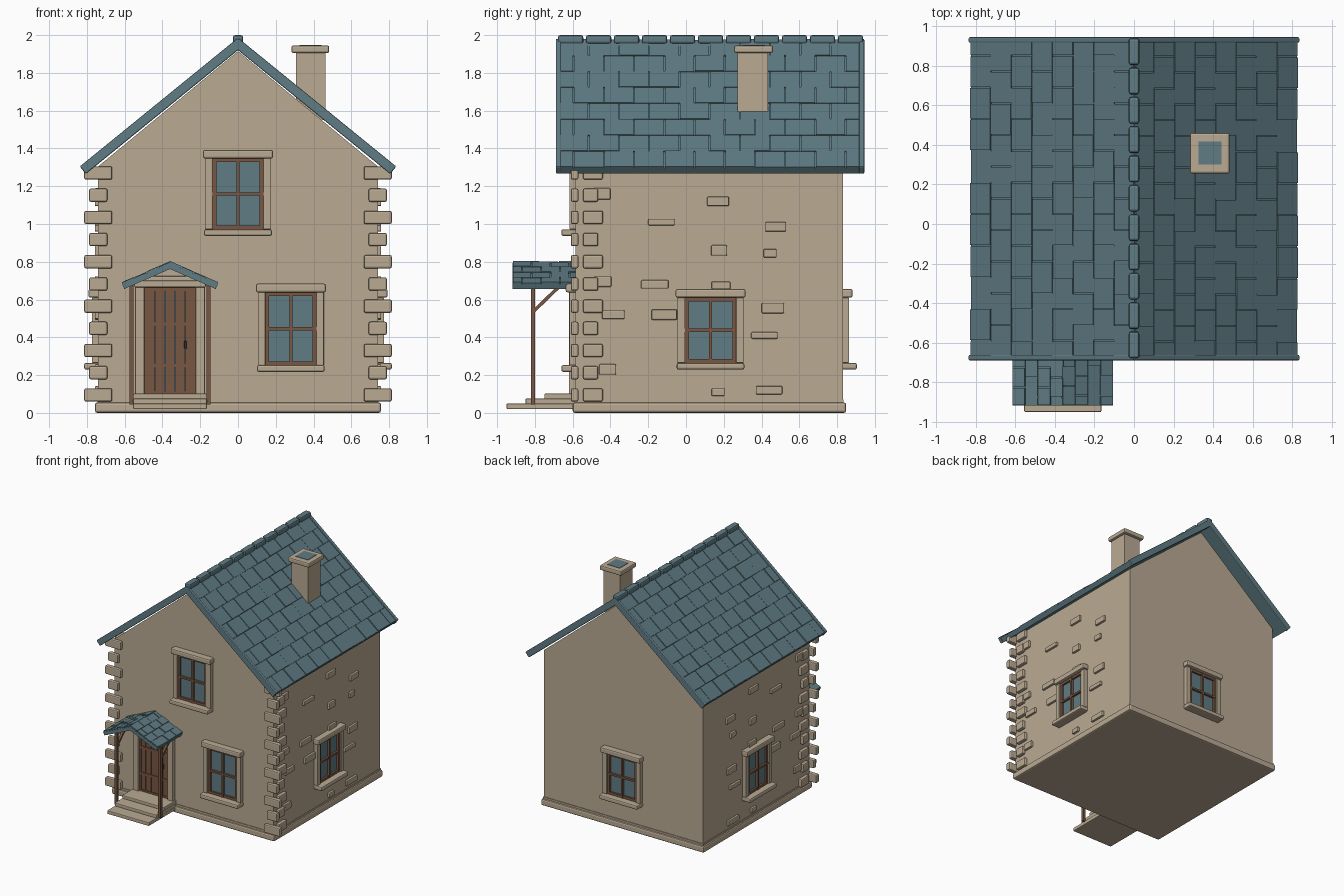
import bpy, bmesh, math, random
from mathutils import Matrix, Vector

random.seed(4)
if "Cube" in bpy.data.objects:
    bpy.data.objects.remove(bpy.data.objects["Cube"], do_unlink=True)


def material(name, rgb):
    m = bpy.data.materials.new(name)
    m.use_nodes = True
    m.diffuse_color = (*rgb, 1)
    m.node_tree.nodes["Principled BSDF"].inputs["Base Color"].default_value = (*rgb, 1)
    return m


STONE = material("warm stone", (0.49, 0.40, 0.29))
SLATE = material("blue slate", (0.115, 0.20, 0.23))
WOOD = material("brown wood", (0.19, 0.095, 0.055))
IRON = material("dark iron", (0.03, 0.03, 0.03))


def finish(name, bm, mat, bevel=0.0, matrix=Matrix()):
    bmesh.ops.recalc_face_normals(bm, faces=bm.faces)
    mesh = bpy.data.meshes.new(name)
    bm.to_mesh(mesh)
    bm.free()
    mesh.materials.append(mat)
    ob = bpy.data.objects.new(name, mesh)
    bpy.context.collection.objects.link(ob)
    ob.matrix_world = matrix
    if bevel:
        mod = ob.modifiers.new("soft edges", "BEVEL")
        mod.width, mod.segments = bevel, 2
    return ob


def blocks(name, spans, mat, bevel=0.0, matrix=Matrix()):
    """One object from boxes, each given as (x0, x1, y0, y1, z0, z1)."""
    bm = bmesh.new()
    for x0, x1, y0, y1, z0, z1 in spans:
        mid = Matrix.Translation(((x0 + x1) / 2, (y0 + y1) / 2, (z0 + z1) / 2))
        size = Matrix.Diagonal((x1 - x0, y1 - y0, z1 - z0, 1))
        bmesh.ops.create_cube(bm, size=1, matrix=mid @ size)
    return finish(name, bm, mat, bevel, matrix)


def beam(name, a, b, width, mat):
    a, b = Vector(a), Vector(b)
    h, w = (b - a).length / 2, width / 2
    turn = (b - a).to_track_quat("Z", "Y").to_matrix().to_4x4()
    blocks(name, [(-w, w, -w, w, -h, h)], mat, 0, Matrix.Translation((a + b) / 2) @ turn)


def pitched_roof(name, apex, run, drop, y0, y1, thick, courses, tile, trim):
    """Two slopes, each a slab with staggered tiles and optional verge trim."""
    length, angle = math.hypot(run, drop), math.atan2(drop, run)
    for side, turn in (("left", 0), ("right", math.pi)):
        flip = -1 if turn else 1
        lo, hi = sorted((y0 * flip, y1 * flip))
        m = (Matrix.Translation(apex) @ Matrix.Rotation(turn, 4, "Z")
             @ Matrix.Rotation(angle, 4, "Y"))
        blocks(f"{name}_slab_{side}", [(0, length, lo, hi, -thick, -0.01)], SLATE, 0, m)
        step, tiles = length / courses, []
        for i in range(courses):
            y = lo - (tile / 2 if i % 2 else 0)
            while y < hi - 0.01:
                a, b = max(y, lo), min(y + tile, hi)
                tiles.append((i * step, (i + 1) * step - 0.003, a + 0.003, b - 0.003,
                              -0.015, random.uniform(-0.005, 0.001)))
                y += tile
        blocks(f"{name}_tiles_{side}", tiles, SLATE, 0, m)
        if trim:
            ends = [(0, length + 0.005, y - 0.014, y + 0.014, -thick, 0.006) for y in (lo, hi)]
            blocks(f"{name}_verges_{side}", ends, SLATE, 0.006, m)


# House body: gabled profile pushed from front to back
FRONT, BACK, HALF, EAVE = -0.585, 0.83, 0.74, 1.305
bm = bmesh.new()
outline = [(-HALF, 0.02), (HALF, 0.02), (HALF, EAVE), (0, 1.915), (-HALF, EAVE)]
face = bm.faces.new([bm.verts.new((x, FRONT, z)) for x, z in outline])
push = bmesh.ops.extrude_face_region(bm, geom=[face])
bmesh.ops.translate(bm, vec=(0, BACK - FRONT, 0),
                    verts=[v for v in push["geom"] if isinstance(v, bmesh.types.BMVert)])
finish("walls", bm, STONE)
blocks("plinth", [(-0.757, 0.757, -0.6, 0.848, 0, 0.055)], STONE, 0.012)
blocks("plinth_lip", [(-0.745, 0.745, -0.59, 0.835, 0.05, 0.07)], STONE)

# Main roof with ridge caps
pitched_roof("roof", (0, 0, 1.978), 0.83, 0.675, -0.675, 0.93, 0.045, 8, 0.16, True)
pitch = 1.63 / 11
caps = [(-0.027, 0.027, -0.685 + i * pitch + 0.007, -0.685 + (i + 1) * pitch - 0.007, 1.955, 2.0)
        for i in range(11)]
blocks("ridge_caps", caps, SLATE, 0.012)

# Chimney
blocks("chimney_stack", [(0.308, 0.462, 0.272, 0.435, 1.55, 1.92)], STONE)
blocks("chimney_cap", [(0.283, 0.483, 0.255, 0.46, 1.905, 1.945)], STONE, 0.01)
blocks("chimney_flue", [(0.325, 0.442, 0.3, 0.417, 1.93, 1.948)], SLATE)

# Corner stones on the front corners, and scattered stones on both side walls
# Scattered stones: y centre, z centre, width, height
SCATTER = [(-.445, 1.16, .09, .06), (-.13, 1.01, .14, .035), (.17, 1.12, .115, .05),
           (.475, .985, .11, .05), (.175, .86, .085, .055), (.445, .845, .07, .045),
           (-.165, .68, .145, .045), (.185, .675, .1, .04), (-.44, .695, .09, .055),
           (-.385, .52, .12, .045), (-.115, .52, .135, .055), (.46, .555, .12, .055),
           (.415, .41, .14, .035), (-.415, .23, .09, .055), (.17, .11, .07, .04),
           (.44, .12, .14, .045)]
for side, s in (("left", 1), ("right", -1)):
    corner = []
    for i in range(11):
        z, wide = 0.095 + 0.1175 * i, i % 2 == 0
        w = 0.074 if wide else 0.048
        corner.append((s * HALF - w, s * HALF + w, -0.61, -0.57, z - 0.035, z + 0.035))
        x0, x1 = sorted((s * 0.72, s * 0.768))
        corner.append((x0, x1, -0.545, -0.44 if wide else -0.465, z - 0.035, z + 0.035))
    blocks(f"corner_stones_{side}", corner, STONE, 0.009)
    x0, x1 = sorted((s * 0.72, s * 0.758))
    blocks(f"wall_stones_{side}",
           [(x0, x1, y - w / 2, y + w / 2, z - h / 2, z + h / 2) for y, z, w, h in SCATTER],
           STONE, 0.006)


def window(name, x, y, z, height, angle):
    """Window with its opening's foot at (x, y, z), facing -y before turning."""
    m = Matrix.Translation((x, y, z)) @ Matrix.Rotation(angle, 4, "Z")
    w, h = 0.135, height
    blocks(name + "_lintel", [(-0.185, 0.185, -0.052, 0.01, h, h + 0.046)], STONE, 0.01, m)
    blocks(name + "_sill", [(-0.179, 0.179, -0.075, 0.01, -0.036, 0)], STONE, 0.01, m)
    blocks(name + "_jambs", [(-0.175, -w, -0.033, 0.01, 0, h), (w, 0.175, -0.033, 0.01, 0, h)],
           STONE, 0.004, m)
    blocks(name + "_glass", [(-w, w, -0.006, 0.01, 0, h)], SLATE, 0, m)
    bars = [(-w, -w + 0.02, -0.022, 0, 0, h), (w - 0.02, w, -0.022, 0, 0, h),
            (-w, w, -0.022, 0, 0, 0.02), (-w, w, -0.022, 0, h - 0.02, h),
            (-0.008, 0.008, -0.026, 0, 0, h), (-w, w, -0.024, 0, h / 2 - 0.008, h / 2 + 0.008)]
    blocks(name + "_frame", bars, WOOD, 0, m)


window("upper_window", 0, FRONT, 0.972, 0.375, 0)
window("lower_window", 0.28, FRONT, 0.253, 0.385, 0)
window("left_window", HALF, 0.13, 0.265, 0.345, math.pi / 2)
window("right_window", -HALF, 0.13, 0.265, 0.345, -math.pi / 2)
window("back_window", 0, BACK, 0.265, 0.345, math.pi)

# Door with planks, rails, stone surround and handle
DOOR = -0.36
blocks("door_back", [(DOOR - 0.135, DOOR + 0.135, -0.591, FRONT, 0.09, 0.665)], SLATE)
blocks("door_planks", [(DOOR - 0.13 + i * 0.052 + 0.002, DOOR - 0.13 + (i + 1) * 0.052 - 0.002,
                        -0.6, FRONT, 0.095, 0.66) for i in range(5)], WOOD)
rails = [(DOOR - 0.133, DOOR + 0.133, -0.606, FRONT, z, z + 0.022) for z in (0.095, 0.24, 0.46, 0.643)]
rails += [(DOOR + x - 0.008, DOOR + x + 0.008, -0.606, FRONT, 0.09, 0.665) for x in (-0.127, 0.127)]
blocks("door_rails", rails, WOOD)
blocks("door_handle", [(DOOR + 0.075, DOOR + 0.09, -0.617, -0.595, 0.34, 0.38)], IRON, 0.004)
blocks("door_jambs", [(DOOR + x - 0.025, DOOR + x + 0.025, -0.62, -0.58, 0.07, 0.68)
                      for x in (-0.16, 0.16)], STONE, 0.005)
blocks("door_lintel", [(DOOR - 0.19, DOOR + 0.19, -0.63, -0.58, 0.665, 0.7),
                       (DOOR - 0.14, DOOR + 0.14, -0.615, -0.58, 0.69, 0.725)], STONE, 0.008)

# Entrance steps
for i, (half, y) in enumerate(((0.195, -0.95), (0.195, -0.85), (0.195, -0.75))):
    z = 0.02 + 0.026 * i
    blocks(f"step_{i + 1}", [(DOOR - half, DOOR + half, y, -0.58, z, z + 0.03)], STONE, 0.006)

# Porch canopy on posts with braces
pitched_roof("canopy", (DOOR, 0, 0.803), 0.257, 0.112, -0.918, -0.575, 0.038, 4, 0.1, False)
for side, x in (("right", DOOR - 0.204), ("left", DOOR + 0.204)):
    beam(f"porch_post_{side}", (x, -0.81, 0.045), (x, -0.81, 0.685), 0.023, WOOD)
    beam(f"porch_brace_{side}", (x, -0.81, 0.535), (x, -0.665, 0.675), 0.018, WOOD)
